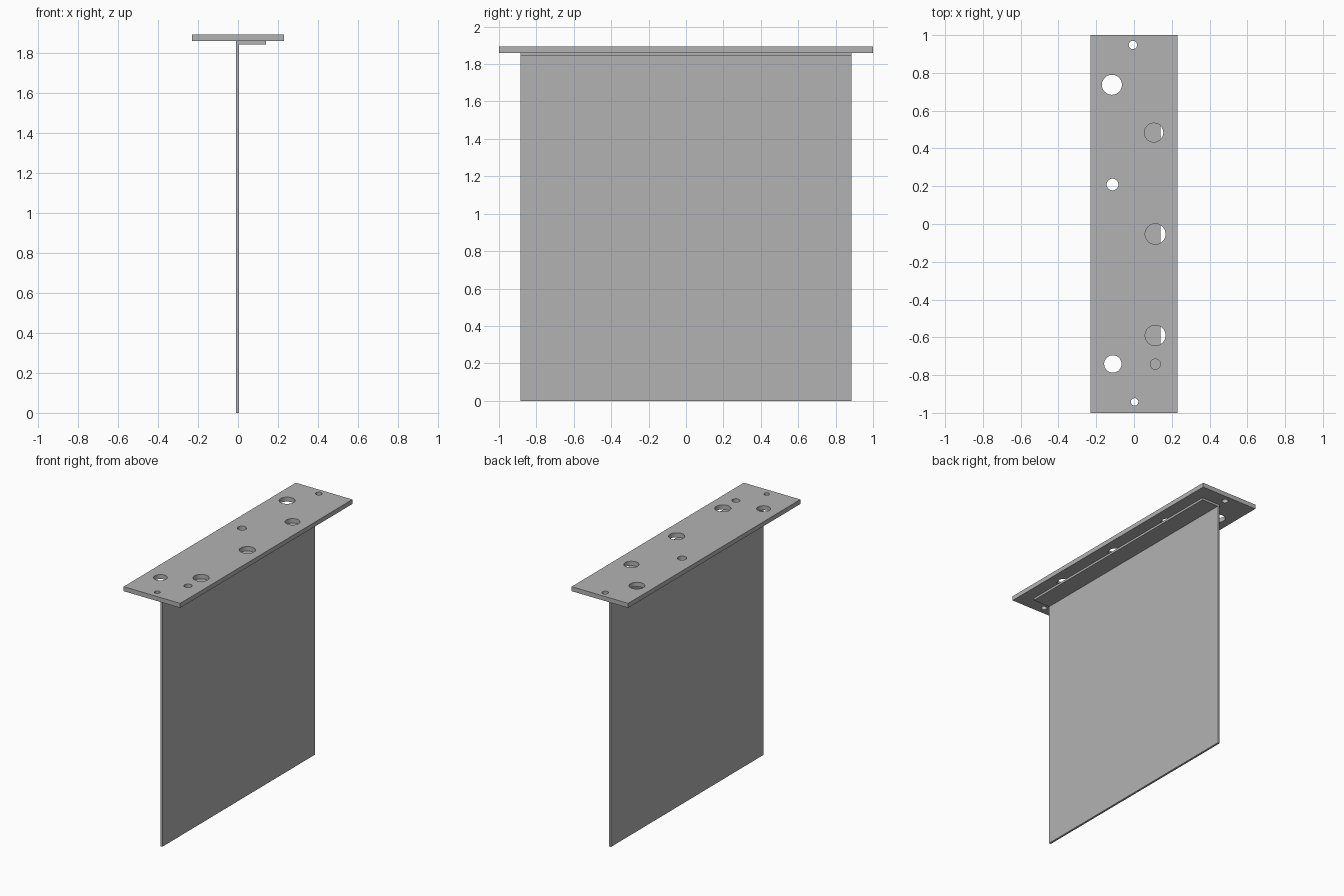
import bpy
import bmesh
from mathutils import Matrix

cube = bpy.data.objects.get("Cube")
if cube:
    bpy.data.objects.remove(cube, do_unlink=True)

grey = bpy.data.materials.new("plain grey")
grey.use_nodes = True
colour = (0.45, 0.45, 0.45, 1)
grey.diffuse_color = colour
grey.node_tree.nodes["Principled BSDF"].inputs["Base Color"].default_value = colour

PLATE_BOTTOM, PLATE_TOP = 1.86, 1.893


def make_object(name, bm):
    bmesh.ops.recalc_face_normals(bm, faces=bm.faces)
    mesh = bpy.data.meshes.new(name)
    bm.to_mesh(mesh)
    bm.free()
    mesh.materials.append(grey)
    obj = bpy.data.objects.new(name, mesh)
    bpy.context.collection.objects.link(obj)
    return obj


def extrude_along_y(name, profile, half_length):
    """Sweep an x-z outline from front to back."""
    bm = bmesh.new()
    face = bm.faces.new([bm.verts.new((x, -half_length, z)) for x, z in profile])
    swept = bmesh.ops.extrude_face_region(bm, geom=[face])["geom"]
    verts = [v for v in swept if isinstance(v, bmesh.types.BMVert)]
    bmesh.ops.translate(bm, verts=verts, vec=(0, 2 * half_length, 0))
    return make_object(name, bm)


# Thin hanging sheet, folded over at the top into a flange
extrude_along_y("folded_sheet", [
    (-0.01, 0), (0.005, 0), (0.005, 1.844), (0.14, 1.844),
    (0.14, PLATE_BOTTOM), (-0.01, PLATE_BOTTOM)], 0.886)

# Top plate
plate = extrude_along_y("top_plate", [
    (-0.23, PLATE_BOTTOM), (0.23, PLATE_BOTTOM),
    (0.23, PLATE_TOP), (-0.23, PLATE_TOP)], 1)

# Round holes through the plate: x, y, radius
holes = [
    (-0.006, 0.948, 0.022), (-0.117, 0.737, 0.053), (0.105, 0.484, 0.05),
    (-0.114, 0.209, 0.031), (0.113, -0.053, 0.054), (0.113, -0.59, 0.054),
    (-0.112, -0.741, 0.046), (0.113, -0.742, 0.027), (0.003, -0.942, 0.02)]
bm = bmesh.new()
for x, y, radius in holes:
    bmesh.ops.create_cone(
        bm, cap_ends=True, segments=48, radius1=radius, radius2=radius, depth=0.2,
        matrix=Matrix.Translation((x, y, (PLATE_BOTTOM + PLATE_TOP) / 2)))
cutter = make_object("hole_cutter", bm)
cutter.hide_render = True

cut = plate.modifiers.new("holes", "BOOLEAN")
cut.operation = "DIFFERENCE"
cut.solver = "EXACT"
cut.object = cutter
bpy.context.view_layer.objects.active = plate
plate.select_set(True)
bpy.ops.object.modifier_apply(modifier=cut.name)
bpy.data.objects.remove(cutter, do_unlink=True)

# Smooth hole walls, sharp rims
bpy.ops.object.shade_smooth_by_angle()
